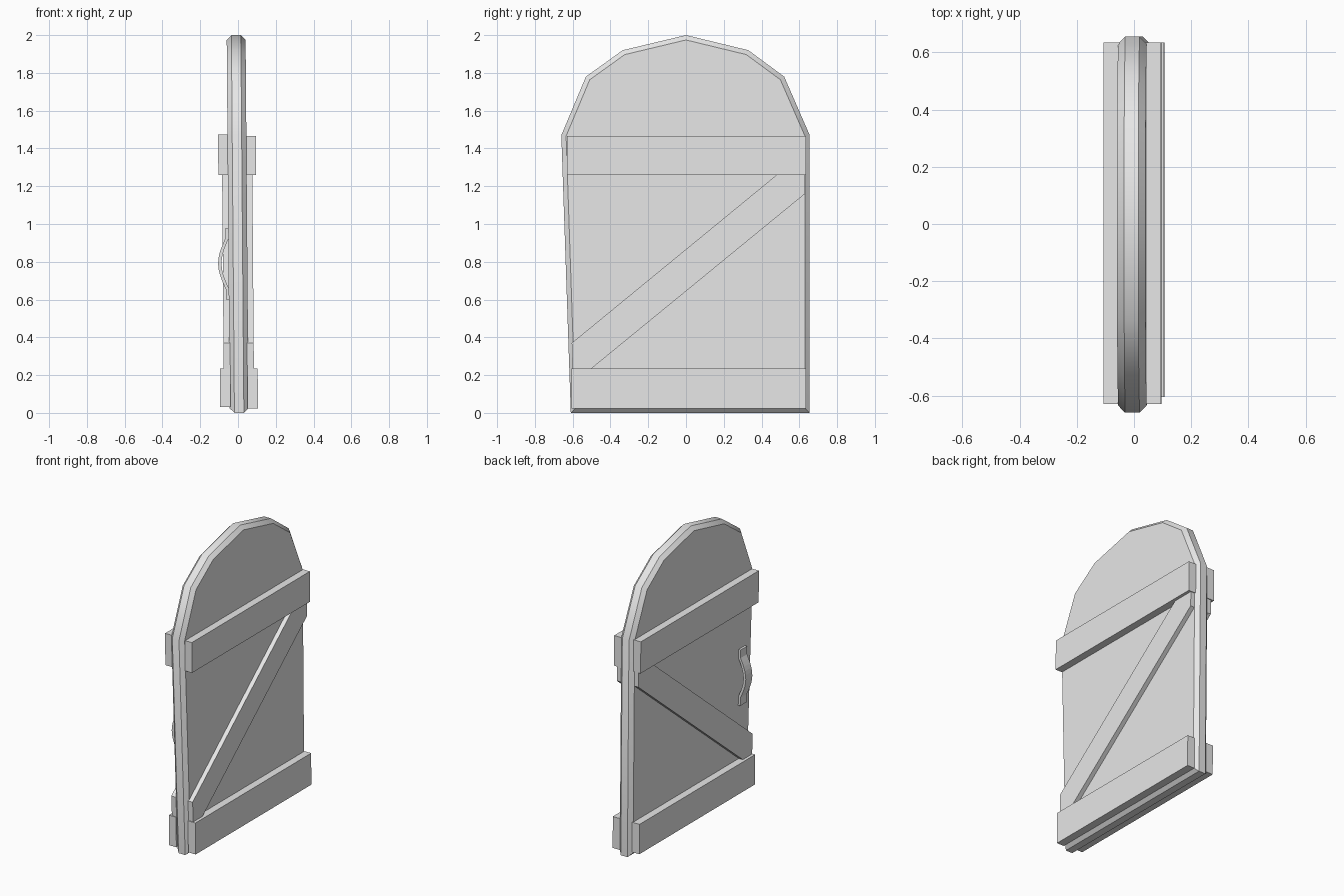
import bpy, bmesh, math

cube = bpy.data.objects.get("Cube")
if cube:
    bpy.data.objects.remove(cube)

grey = bpy.data.materials.new("plain grey")
grey.use_nodes = True
grey.diffuse_color = (0.8, 0.8, 0.8, 1)
grey.node_tree.nodes["Principled BSDF"].inputs["Base Color"].default_value = (0.8, 0.8, 0.8, 1)


def prism(name, outline, start, end, along_x=True, chamfer=0.0):
    """Extrude a (y, z) outline along x, or an (x, z) outline along y."""
    bm = bmesh.new()
    place = (lambda a, z: (start, a, z)) if along_x else (lambda a, z: (a, start, z))
    cap = bm.faces.new([bm.verts.new(place(a, z)) for a, z in outline])
    grown = bmesh.ops.extrude_face_region(bm, geom=[cap], use_keep_orig=True)
    moved = [v for v in grown["geom"] if isinstance(v, bmesh.types.BMVert)]
    step = end - start
    bmesh.ops.translate(bm, verts=moved, vec=(step, 0, 0) if along_x else (0, step, 0))
    bmesh.ops.recalc_face_normals(bm, faces=bm.faces)
    if chamfer:
        rims = [e for e in bm.edges if abs(e.verts[0].co.x - e.verts[1].co.x) < 1e-5]
        bmesh.ops.bevel(bm, geom=rims, offset=chamfer, segments=1, affect='EDGES')
    # The whole door leans very slightly
    for v in bm.verts:
        v.co.x += 0.006 - 0.008 * v.co.z
    mesh = bpy.data.meshes.new(name)
    bm.to_mesh(mesh)
    bm.free()
    mesh.materials.append(grey)
    obj = bpy.data.objects.new(name, mesh)
    bpy.context.collection.objects.link(obj)
    return obj


# Arched door panel with chamfered rim
panel = prism("door_panel",
              [(-0.61, 0), (0.655, 0), (0.655, 1.47), (0.52, 1.78), (0.33, 1.92),
               (0, 2), (-0.335, 1.92), (-0.53, 1.78), (-0.66, 1.47)],
              -0.05, 0.05, chamfer=0.025)
bpy.ops.object.select_all(action='DESELECT')
panel.select_set(True)
bpy.context.view_layer.objects.active = panel
bpy.ops.object.shade_smooth_by_angle(angle=math.radians(35))

# Cross planks and diagonal brace on both sides
for side, label, lift in ((1, "left", 0.0), (-1, "right", 0.01)):
    prism("bottom_plank_" + label,
          [(-0.605, 0.022 + lift), (0.635, 0.022 + lift), (0.635, 0.235), (-0.605, 0.235)],
          side * 0.045, side * 0.1)
    prism("top_plank_" + label,
          [(-0.63, 1.26), (0.635, 1.26), (0.635, 1.465 + lift), (-0.63, 1.465 + lift)],
          side * 0.045, side * 0.1)
    prism("diagonal_brace_" + label,
          [(-0.6, 0.235), (-0.5, 0.235), (0.63, 1.16), (0.63, 1.26), (0.48, 1.26),
           (-0.605, 0.37)],
          side * 0.045, side * 0.08)

# Bowed strap handle with flat end plates
mid, half_span, bow, strap = 0.79, 0.135, 0.04, 0.018
steps = 10
outer = [(-0.065, mid - 0.19)]
for i in range(steps + 1):
    t = 2 * i / steps - 1
    outer.append((-0.065 - bow * math.cos(t * math.pi / 2), mid + t * half_span))
outer.append((-0.065, mid + 0.19))
inner = [(x + strap, z) for x, z in reversed(outer)]
prism("handle", outer + inner, -0.56, -0.49, along_x=False)
